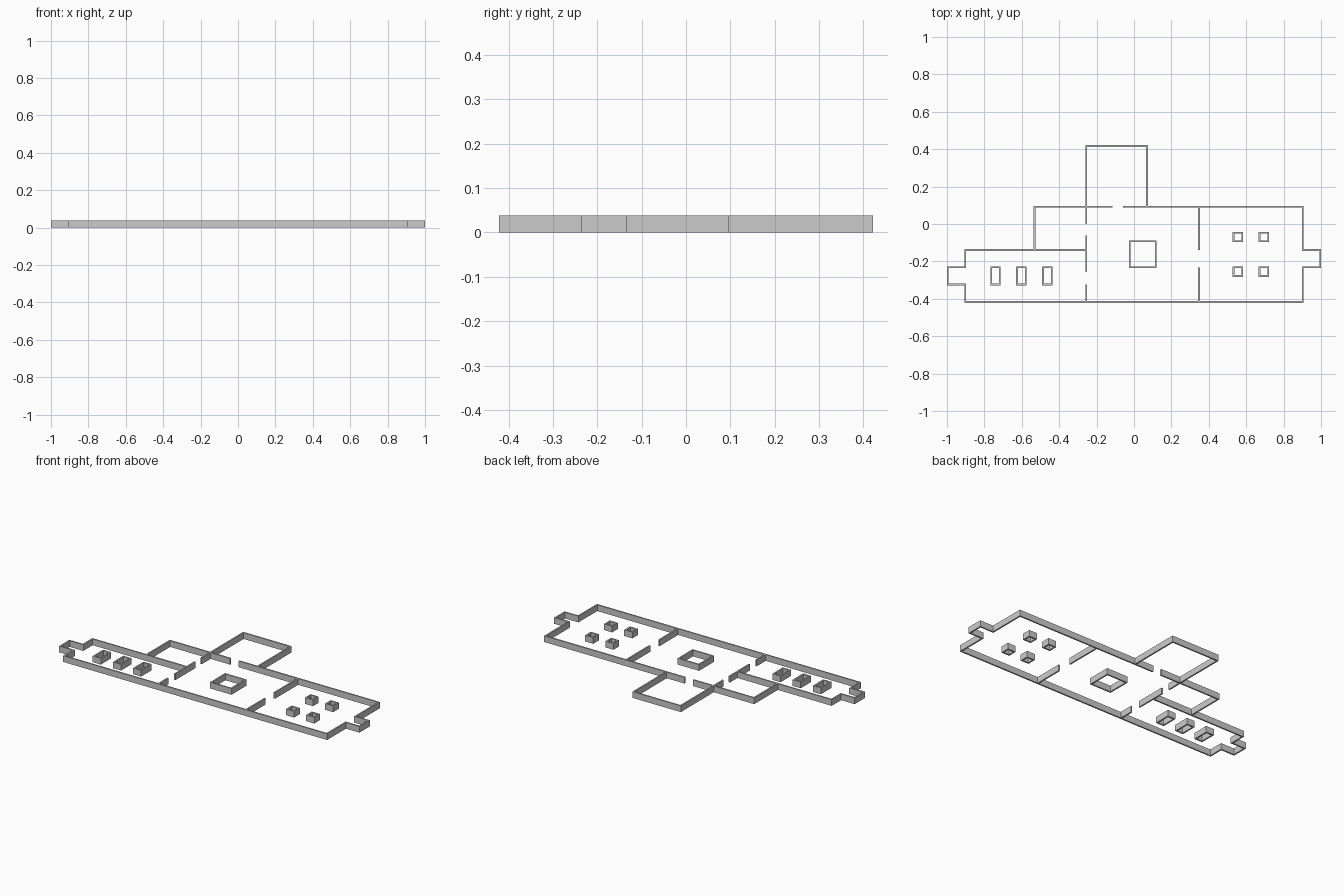
import bpy, bmesh
from mathutils import Vector

if "Cube" in bpy.data.objects:
    bpy.data.objects.remove(bpy.data.objects["Cube"])

U = 2 / 43.2        # one plan module
T = 0.1             # half wall thickness, in modules
H = 0.0385          # wall height


def wall(name, pts, closed=False):
    """Mitred wall following a right-angled plan path, in modules."""
    pts = [Vector(p) for p in pts]
    n = len(pts)
    bm = bmesh.new()
    rings = []
    for i, p in enumerate(pts):
        normals = []
        for a, b in ((i - 1, i), (i, i + 1)):
            if closed or (a >= 0 and b < n):
                d = (pts[b % n] - pts[a % n]).normalized()
                normals.append(Vector((-d.y, d.x)))
        off = normals[0] if len(normals) == 1 else normals[0] + normals[1]
        ring = []
        for s, z in ((-T, 0), (T, 0), (T, H), (-T, H)):
            q = p + off * s - Vector((21.5, 9))
            ring.append(bm.verts.new((q.x * U, q.y * U, z)))
        rings.append(ring)
    for i in range(n if closed else n - 1):
        a, b = rings[i], rings[(i + 1) % n]
        for k in range(4):
            m = (k + 1) % 4
            bm.faces.new((a[k], a[m], b[m], b[k]))
    if not closed:
        bm.faces.new(rings[0])
        bm.faces.new(rings[-1])
    bmesh.ops.recalc_face_normals(bm, faces=bm.faces)
    mesh = bpy.data.meshes.new(name)
    bm.to_mesh(mesh)
    bm.free()
    bpy.context.collection.objects.link(bpy.data.objects.new(name, mesh))


def box_walls(name, x, y, w, d):
    wall(name, [(x, y), (x + w, y), (x + w, y + d), (x, y + d)], True)


# Outer wall, with an alcove at each end
wall("outer_wall", [(2, 0), (41, 0), (41, 4), (43, 4), (43, 6), (41, 6),
                    (41, 11), (23, 11), (23, 18), (16, 18), (16, 11),
                    (10, 11), (10, 6), (2, 6), (2, 4), (0, 4), (0, 2),
                    (2, 2)], True)

# Partitions with door gaps
for a, b in ((T, 2), (3.45, 7.7), (9, 11 - T)):
    wall("left_partition", [(16, a), (16, b)])
for a, b in ((T, 4), (6, 11 - T)):
    wall("right_partition", [(29, a), (29, b)])
for a, b in ((16 + T, 19), (20.25, 23 - T)):
    wall("back_partition", [(a, 11), (b, 11)])
wall("side_room_partition", [(10 + T, 6), (16 - T, 6)])

# Hollow centre block, left blocks and right pillars
box_walls("centre_block", 21, 4, 3, 3)
for x in (5, 8, 11):
    box_walls("left_block", x, 2, 1, 2)
for x in (33, 36):
    for y in (3, 7):
        box_walls("pillar", x, y, 1, 1)
